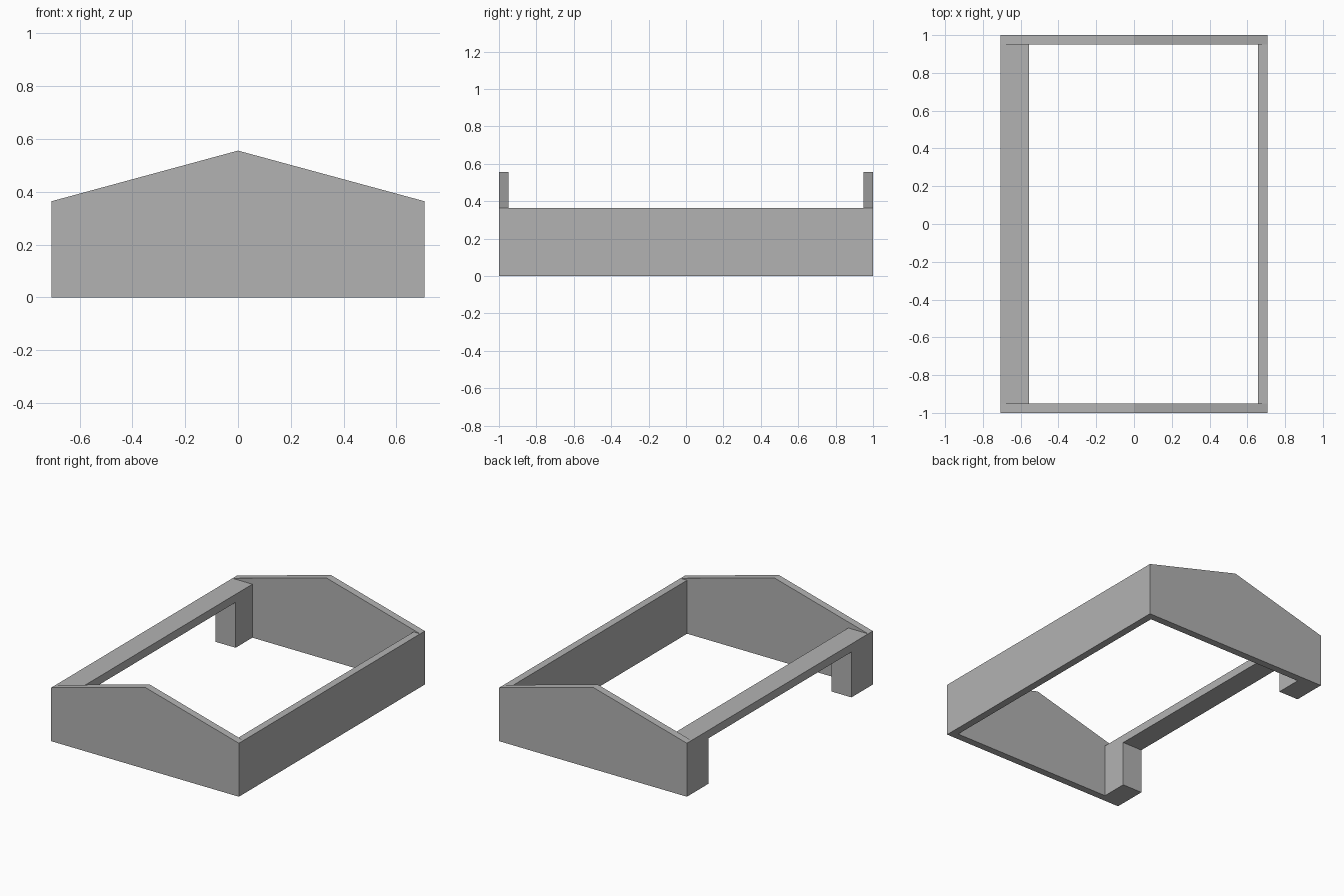
import bpy
import bmesh

cube = bpy.data.objects.get("Cube")
if cube:
    bpy.data.objects.remove(cube, do_unlink=True)

HALF_W, HALF_L = 0.707, 1.0   # half width and half length
EAVE, RIDGE = 0.364, 0.556    # heights
WALL = 0.05                   # panel thickness
BEAM_W, BEAM_T = 0.15, 0.055  # beam width and depth
POST_L = 0.18                 # post length along the beam

grey = bpy.data.materials.new("plain grey")
grey.use_nodes = True
colour = (0.448, 0.448, 0.448, 1)
grey.diffuse_color = colour
grey.node_tree.nodes["Principled BSDF"].inputs["Base Color"].default_value = colour


def prism(name, profile, y0, y1):
    """Extrude an x-z profile from y0 to y1."""
    bm = bmesh.new()
    face = bm.faces.new([bm.verts.new((x, y0, z)) for x, z in profile])
    result = bmesh.ops.extrude_face_region(bm, geom=[face])
    verts = [v for v in result["geom"] if isinstance(v, bmesh.types.BMVert)]
    bmesh.ops.translate(bm, verts=verts, vec=(0, y1 - y0, 0))
    bmesh.ops.recalc_face_normals(bm, faces=bm.faces)
    mesh = bpy.data.meshes.new(name)
    bm.to_mesh(mesh)
    bm.free()
    mesh.materials.append(grey)
    obj = bpy.data.objects.new(name, mesh)
    bpy.context.collection.objects.link(obj)
    return obj


def box(name, x0, x1, y0, y1, z0, z1):
    return prism(name, [(x0, z0), (x1, z0), (x1, z1), (x0, z1)], y0, y1)


# Gable panels and the corner posts standing against them
gable = [(-HALF_W, 0), (HALF_W, 0), (HALF_W, EAVE), (0, RIDGE), (-HALF_W, EAVE)]
inner = HALF_L - WALL
for end, side in (("front", -1), ("back", 1)):
    prism(end + "_gable", gable, *sorted((side * inner, side * HALF_L)))
    y0, y1 = sorted((side * inner, side * (inner - POST_L)))
    box(end + "_post", -HALF_W, -HALF_W + BEAM_W, y0, y1, 0, EAVE - BEAM_T)

# Solid long wall on one side, open beam on the other
box("left_wall", HALF_W - WALL, HALF_W, -inner, inner, 0, EAVE)
box("right_beam", -HALF_W, -HALF_W + BEAM_W, -inner, inner, EAVE - BEAM_T, EAVE)
